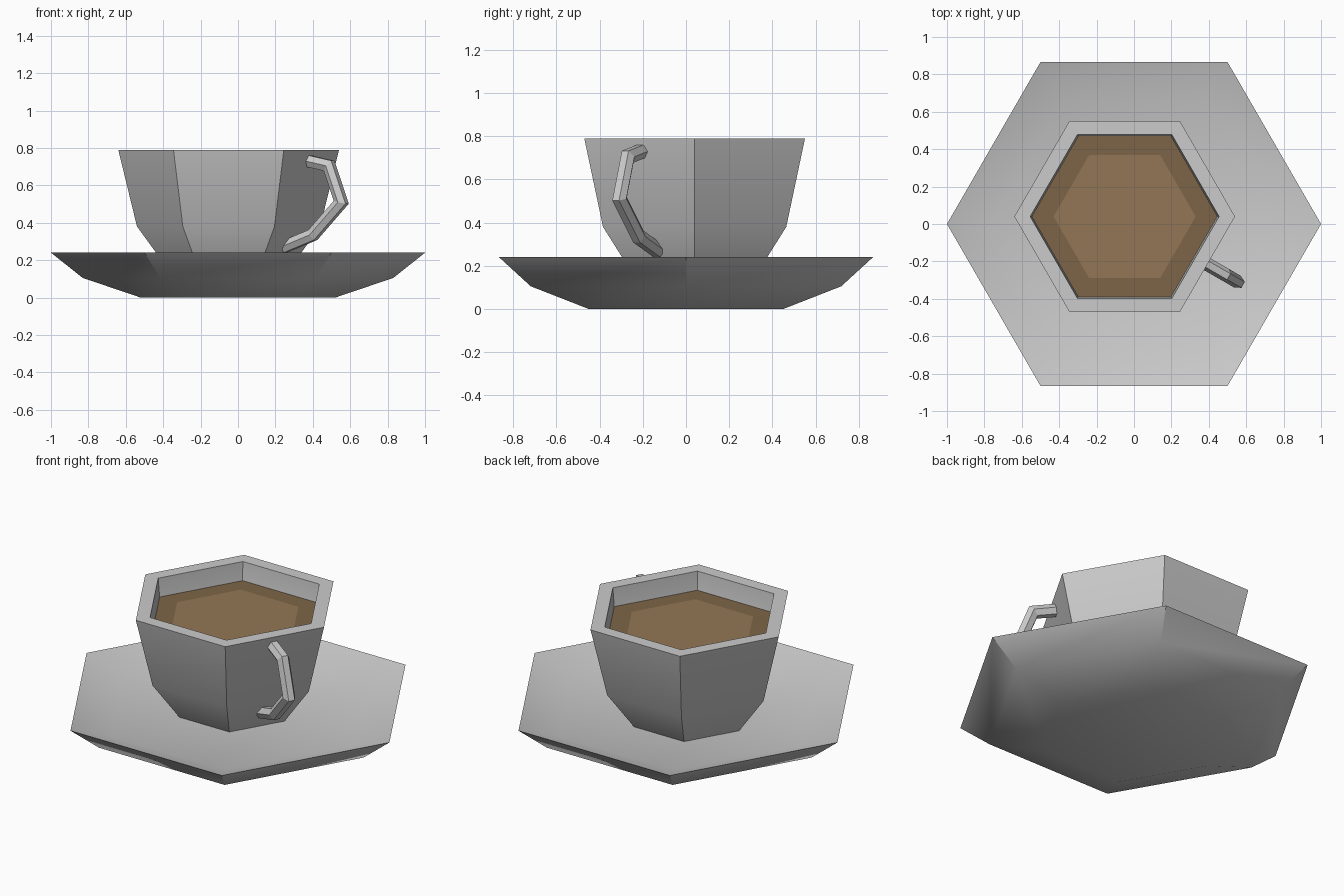
import bpy, bmesh
from math import cos, sin, pi, radians
from mathutils import Vector

if "Cube" in bpy.data.objects:
    bpy.data.objects.remove(bpy.data.objects["Cube"])

CUP = Vector((-0.05, 0.04, 0))


def finish(bm, name, smooth_faces=(), color=None):
    bmesh.ops.recalc_face_normals(bm, faces=bm.faces)
    mesh = bpy.data.meshes.new(name)
    for f in bm.faces:
        f.smooth = f in smooth_faces
    bm.to_mesh(mesh)
    bm.free()
    if smooth_faces:
        mesh.set_sharp_from_angle(angle=radians(30))
    obj = bpy.data.objects.new(name, mesh)
    bpy.context.collection.objects.link(obj)
    if color:
        mat = bpy.data.materials.new(name + "_colour")
        mat.diffuse_color = (*color, 1)
        mat.use_nodes = True
        mat.node_tree.nodes["Principled BSDF"].inputs["Base Color"].default_value = mat.diffuse_color
        mesh.materials.append(mat)
    return obj


def ring(bm, r, z, centre):
    return [bm.verts.new(centre + Vector((r * cos(k * pi / 3), r * sin(k * pi / 3), z)))
            for k in range(6)]


def bridge(bm, a, b):
    n = len(a)
    return [bm.faces.new((a[k], a[(k + 1) % n], b[(k + 1) % n], b[k])) for k in range(n)]


def hex_lathe(name, profile, centre, smooth_bands):
    """Six-sided vessel from (radius, height) points, capped at both ends."""
    bm = bmesh.new()
    rings = [ring(bm, r, z, centre) for r, z in profile]
    smooth = set()
    for i in range(len(rings) - 1):
        faces = bridge(bm, rings[i], rings[i + 1])
        if i < smooth_bands:
            smooth.update(faces)
    bm.faces.new(rings[0])
    bm.faces.new(rings[-1])
    return finish(bm, name, smooth)


# Saucer: flared outside, shallow dished inside
hex_lathe("saucer", [(0.52, 0), (0.83, 0.105), (1.0, 0.24), (0.76, 0.16)],
          Vector((0, 0, 0)), 2)

# Cup: outer wall, flat rim, inner wall and floor
hex_lathe("cup", [(0.33, 0.16), (0.49, 0.38), (0.59, 0.79), (0.505, 0.79),
                  (0.495, 0.67), (0.42, 0.40), (0.30, 0.22)], CUP, 2)

# Coffee: lighter middle with a darker border
bm = bmesh.new()
bm.faces.new(ring(bm, 0.38, 0.68, CUP))
finish(bm, "coffee_middle", color=(0.29, 0.18, 0.09))
bm = bmesh.new()
bridge(bm, ring(bm, 0.38, 0.68, CUP), ring(bm, 0.498, 0.68, CUP))
finish(bm, "coffee_border", color=(0.205, 0.13, 0.063))

# Handle: six-sided bar along a bent path, on the cup's front right side
out = Vector((cos(-pi / 6), sin(-pi / 6), 0))
side = Vector((-out.y, out.x, 0))
path = [CUP + out * t + Vector((0, 0, z)) for t, z in
        [(0.47, 0.735), (0.62, 0.705), (0.695, 0.51), (0.52, 0.335), (0.34, 0.27)]]
bm = bmesh.new()
rings = []
for i, p in enumerate(path):
    d_in = (p - path[max(i - 1, 0)]).normalized()
    d_out = (path[min(i + 1, len(path) - 1)] - p).normalized()
    tangent = (d_in + d_out).normalized()
    normal = side.cross(tangent)
    miter = 1 / tangent.dot(d_out if i == 0 else d_in)
    rings.append([bm.verts.new(p + 0.036 * (side * cos(k * pi / 3)
                                            + normal * sin(k * pi / 3) * miter))
                  for k in range(6)])
for a, b in zip(rings, rings[1:]):
    bridge(bm, a, b)
bm.faces.new(rings[0])
bm.faces.new(rings[-1])
finish(bm, "handle")
